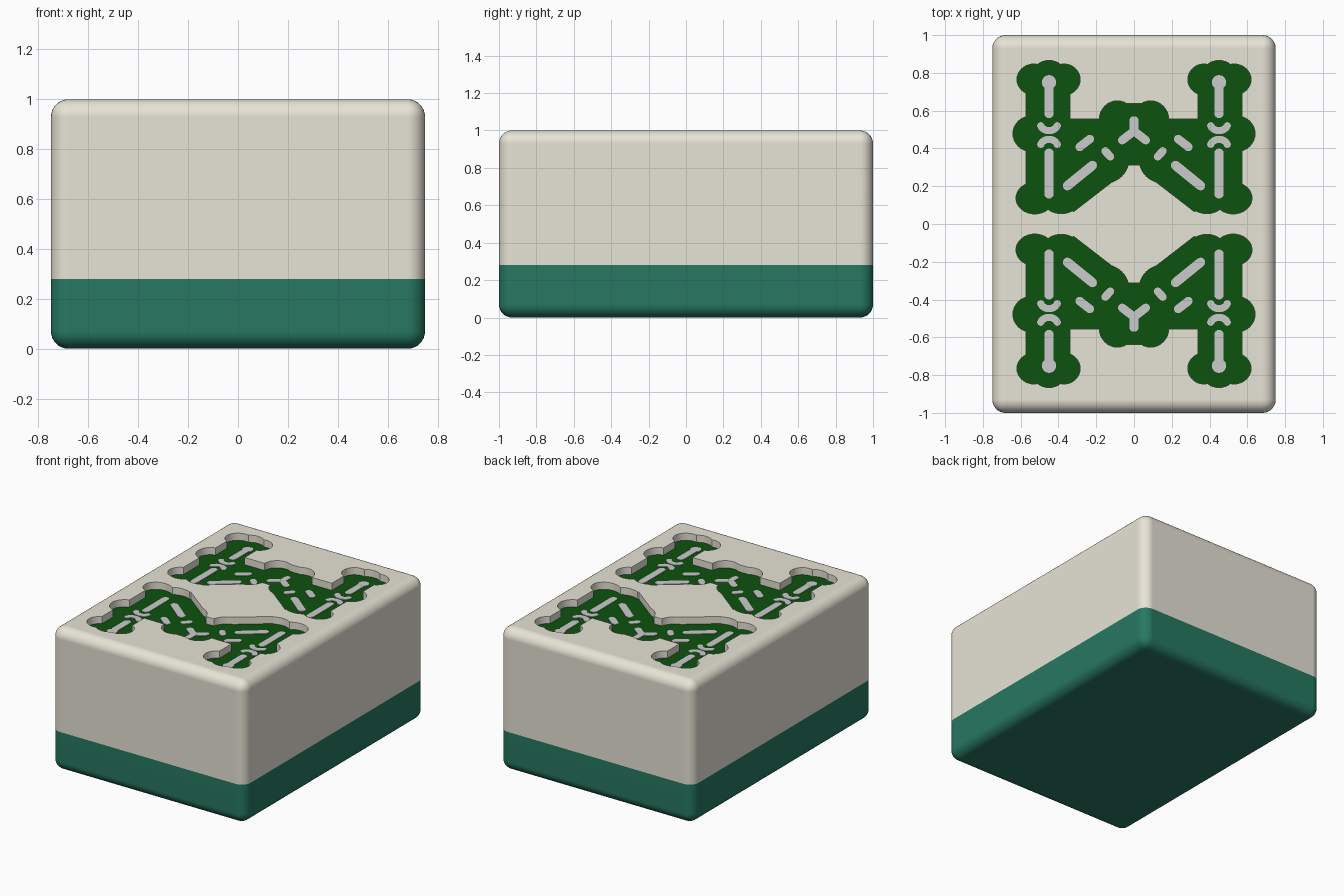
import bpy, bmesh
from math import sin, cos, pi, radians, atan2
from mathutils import Vector

if "Cube" in bpy.data.objects:
    bpy.data.objects.remove(bpy.data.objects["Cube"])

FLOOR, SPLIT, R = 0.95, 0.28, 0.07
SIGNS = [(sx, sy) for sx in (1, -1) for sy in (1, -1)]


def material(name, rgb):
    m = bpy.data.materials.new(name)
    m.diffuse_color = (*rgb, 1)
    m.use_nodes = True
    m.node_tree.nodes["Principled BSDF"].inputs["Base Color"].default_value = m.diffuse_color
    return m


def to_object(name, bm, *mats):
    bmesh.ops.recalc_face_normals(bm, faces=bm.faces)
    me = bpy.data.meshes.new(name)
    bm.to_mesh(me)
    bm.free()
    ob = bpy.data.objects.new(name, me)
    bpy.context.collection.objects.link(ob)
    for m in mats:
        me.materials.append(m)
    return ob


def apply(ob, mod):
    bpy.context.view_layer.objects.active = ob
    bpy.ops.object.modifier_apply(modifier=mod.name)


def smooth(ob):
    bpy.ops.object.select_all(action='DESELECT')
    ob.select_set(True)
    bpy.context.view_layer.objects.active = ob
    bpy.ops.object.shade_smooth_by_angle(angle=radians(30))
    wn = ob.modifiers.new("flat_faces", 'WEIGHTED_NORMAL')
    wn.keep_sharp = True


def block(name, keep_top, *mats):
    """Rounded box cut at the colour split, keeping one side."""
    bm = bmesh.new()
    bmesh.ops.create_cube(bm, size=1)
    for v in bm.verts:
        v.co = (v.co.x * 1.5, v.co.y * 2, v.co.z + 0.5)
    bmesh.ops.bevel(bm, geom=bm.edges[:], offset=R, segments=8, profile=0.5, affect='EDGES')
    bmesh.ops.bisect_plane(bm, geom=bm.verts[:] + bm.edges[:] + bm.faces[:],
                           plane_co=(0, 0, SPLIT), plane_no=(0, 0, 1),
                           clear_inner=keep_top, clear_outer=not keep_top)
    bmesh.ops.holes_fill(bm, edges=[e for e in bm.edges if e.is_boundary])
    return to_object(name, bm, *mats)


def prism(bm, pts, z0, z1):
    """Extrude an outline, repeated in all four quadrants."""
    for sx, sy in SIGNS:
        lo = [bm.verts.new((x * sx, y * sy, z0)) for x, y in pts]
        hi = [bm.verts.new((x * sx, y * sy, z1)) for x, y in pts]
        bm.faces.new(lo)
        bm.faces.new(hi)
        n = len(pts)
        for i in range(n):
            j = (i + 1) % n
            bm.faces.new((lo[i], lo[j], hi[j], hi[i]))


def ellipse(x, y, rx, ry, n=32):
    return [(x + rx * cos(2 * pi * i / n), y + ry * sin(2 * pi * i / n)) for i in range(n)]


def stroke(path, w, n=8):
    """Round-ended outline of constant width along a path."""
    p = [Vector(q) for q in path]
    left, right = [], []
    for i, q in enumerate(p):
        d = (p[min(i + 1, len(p) - 1)] - p[max(i - 1, 0)]).normalized()
        nrm = Vector((-d.y, d.x)) * w / 2
        left.append(q + nrm)
        right.append(q - nrm)

    def cap(c, start):
        a = atan2(start.y - c.y, start.x - c.x)
        return [c + Vector((cos(a - pi * k / n), sin(a - pi * k / n))) * w / 2 for k in range(1, n)]
    return left + cap(p[-1], left[-1]) + right[::-1] + cap(p[0], right[0])


ivory = material("ivory", (0.80, 0.77, 0.67))
jade = material("jade", (0.02, 0.19, 0.12))
ink = material("dark_green", (0.004, 0.085, 0.005))

# two-tone tile
face = block("ivory_face", True, ivory, ink)
back = block("green_back", False, jade)

# engraved recess: union of bars and knobs
bm = bmesh.new()
for e in [(0.370, 0.765, 0.085, 0.082), (0.45, 0.775, 0.095, 0.091), (0.530, 0.765, 0.090, 0.082),
          (0.545, 0.478, 0.096, 0.094), (0.525, 0.137, 0.100, 0.084), (0.385, 0.140, 0.105, 0.085),
          (0.155, 0.342, 0.128, 0.126), (0.088, 0.553, 0.096, 0.099)]:
    prism(bm, ellipse(*e), FLOOR, 1.1)
prism(bm, [(0.338, 0.10), (0.571, 0.10), (0.571, 0.80), (0.338, 0.80)], FLOOR, 1.1)
prism(bm, [(-0.02, 0.312), (0.09, 0.312), (0.10, 0.235), (0.32, 0.065), (0.40, 0.15), (0.40, 0.556),
           (0.10, 0.556), (0.08, 0.638), (-0.02, 0.638)], FLOOR, 1.1)
cutter = to_object("recess_cutter", bm)
cut = face.modifiers.new("recess", 'BOOLEAN')
cut.operation, cut.object, cut.solver, cut.use_self = 'DIFFERENCE', cutter, 'EXACT', True
apply(face, cut)
bpy.data.objects.remove(cutter)
for f in face.data.polygons:
    f.material_index = int(abs(f.center.z - FLOOR) < 1e-3 and f.normal.z > 0.99)
smooth(face)
smooth(back)

# pale inlay strokes on the recess floor
bm = bmesh.new()
smile = [(0.45 + 0.046 * cos(a), 0.532 + 0.038 * sin(a)) for a in [pi + pi * (0.1 + 0.1 * i) for i in range(9)]]
frown = [(x, 0.938 - y + 0.004) for x, y in smile]
for path, w in [([(0.45, 0.75), (0.45, 0.585)], 0.05), ([(0.45, 0.375), (0.45, 0.16)], 0.05),
                (smile, 0.038), (frown, 0.038),
                ([(0.22, 0.31), (0.352, 0.203)], 0.05),
                ([(0.234, 0.45), (0.288, 0.408)], 0.045), ([(0.126, 0.357), (0.152, 0.386)], 0.042),
                ([(0.0, 0.492), (0.062, 0.444)], 0.045)]:
    prism(bm, stroke(path, w), FLOOR - 0.01, FLOOR + 0.004)
prism(bm, ellipse(0.45, 0.75, 0.038, 0.038), FLOOR - 0.01, FLOOR + 0.0045)
prism(bm, [(-0.004, 0.57), (0.012, 0.57), (0.023, 0.556), (0.023, 0.485), (-0.004, 0.475)],
      FLOOR - 0.01, FLOOR + 0.0045)
to_object("inlay_strokes", bm)
